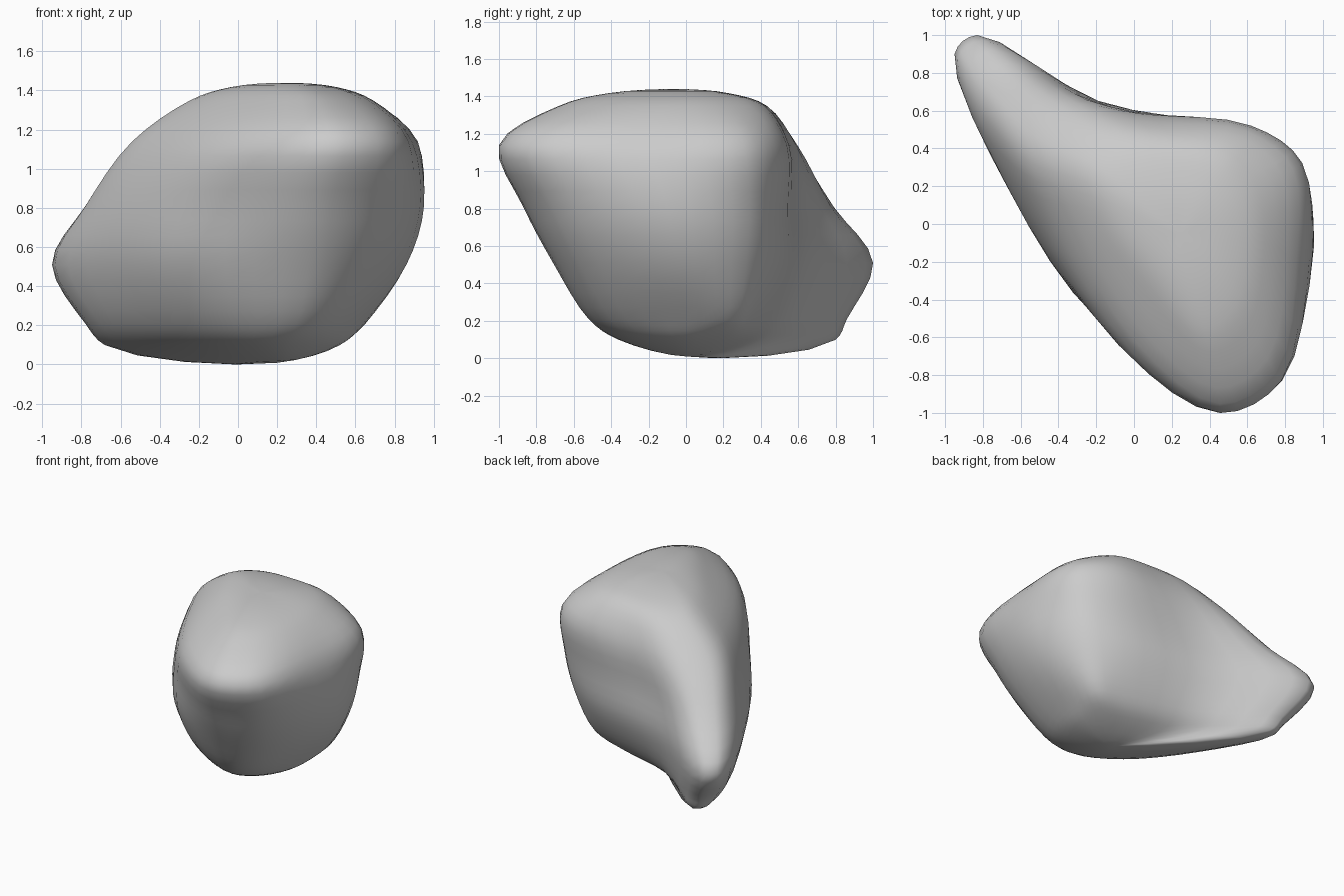
import bpy
from mathutils import Vector

default = bpy.data.objects.get("Cube")
if default:
    bpy.data.objects.remove(default, do_unlink=True)

STEPS = 4  # subdivisions between neighbouring control points


def layer(height, *outline):
    """Horizontal outline of the boulder at one height."""
    return [Vector((x, y, height)) for x, y in outline]


def spline(a, b, c, d, t):
    """Centripetal curve from b to c, free of overshoot where spacing varies."""
    k0 = 0
    k1 = k0 + (b - a).length ** 0.5
    k2 = k1 + (c - b).length ** 0.5
    k3 = k2 + (d - c).length ** 0.5
    k = k1 + (k2 - k1) * t
    ab = a.lerp(b, (k - k0) / (k1 - k0))
    bc = b.lerp(c, (k - k1) / (k2 - k1))
    cd = c.lerp(d, (k - k2) / (k3 - k2))
    abc = ab.lerp(bc, (k - k0) / (k2 - k0))
    bcd = bc.lerp(cd, (k - k1) / (k3 - k1))
    return abc.lerp(bcd, t)


def smooth_loop(points):
    """Refine a closed outline."""
    count = len(points)
    return [spline(points[i - 1], points[i], points[(i + 1) % count],
                   points[(i + 2) % count], step / STEPS)
            for i in range(count) for step in range(STEPS)]


def opposite(loop):
    """Same loop seen across the pole, so the caps stay rounded."""
    half = len(loop) // 2
    return loop[half:] + loop[:half]


# Outlines: nose, front corner, side, back corner, back, tail, long flank
underside = layer(0.09, (.22, -.36), (.4, -.27), (.52, 0), (.46, .2), (.3, .28),
                  (-.12, .42), (-.62, .8), (-.68, .74), (-.42, .22), (-.08, -.2))
foot = layer(0.2, (.3, -.52), (.5, -.4), (.64, 0), (.62, .28), (.42, .37),
             (-.15, .53), (-.69, .86), (-.78, .74), (-.54, .2), (-.12, -.34))
belly = layer(0.5, (.36, -.71), (.65, -.57), (.86, -.05), (.77, .32), (.5, .49),
              (-.2, .65), (-.83, 1), (-.95, .9), (-.67, .21), (-.2, -.46))
waist = layer(0.8, (.38, -.87), (.74, -.71), (.95, -.1), (.84, .34), (.56, .51),
              (-.1, .61), (-.6, .79), (-.78, .66), (-.59, .09), (-.16, -.54))
shoulder = layer(1.13, (.46, -1), (.78, -.83), (.9, -.2), (.88, .31), (.62, .51),
                 (.1, .56), (-.34, .58), (-.54, .4), (-.42, .02), (0, -.69))
crown = layer(1.34, (.4, -.68), (.6, -.55), (.69, -.1), (.65, .2), (.5, .38),
              (.2, .43), (-.08, .41), (-.24, .28), (-.17, 0), (.09, -.4))

bottom, top = Vector((.2, .01, 0)), Vector((.25, -.05, 1.43))

# Nearly flat lid inside the crown
lid = [top.lerp(point, 0.58) for point in crown]
for point in lid:
    point.z = 1.408

loops = [smooth_loop(outline) for outline in
         (underside, foot, belly, waist, shoulder, crown, lid)]
size = len(loops[0])
stack = ([opposite(loops[0]), [bottom] * size] + loops
         + [[top] * size, opposite(loops[-1])])

# Loft the outlines into rings of vertices between the two poles
rings = []
for k in range(1, len(stack) - 2):
    for step in range(STEPS):
        rings.append([spline(a, b, c, d, step / STEPS)
                      for a, b, c, d in zip(*stack[k - 1:k + 3])])
rings = rings[1:]

verts = [v for ring in rings for v in ring] + [bottom, top]
faces = []
last = (len(rings) - 1) * size
for i in range(size):
    j = (i + 1) % size
    for r in range(0, last, size):
        faces.append((r + i, r + j, r + size + j, r + size + i))
    faces.append((len(verts) - 2, j, i))
    faces.append((len(verts) - 1, last + i, last + j))

# Rest the lowest point on the ground
low = min(v.z for v in verts)
verts = [(v.x, v.y, v.z - low) for v in verts]

mesh = bpy.data.meshes.new("boulder")
mesh.from_pydata(verts, [], faces)
mesh.update()
mesh.shade_smooth()
boulder = bpy.data.objects.new("boulder", mesh)
bpy.context.collection.objects.link(boulder)

# Plain stone grey
stone = bpy.data.materials.new("stone_grey")
stone.use_nodes = True
grey = (0.6, 0.6, 0.6, 1)
stone.diffuse_color = grey
stone.node_tree.nodes["Principled BSDF"].inputs["Base Color"].default_value = grey
mesh.materials.append(stone)
